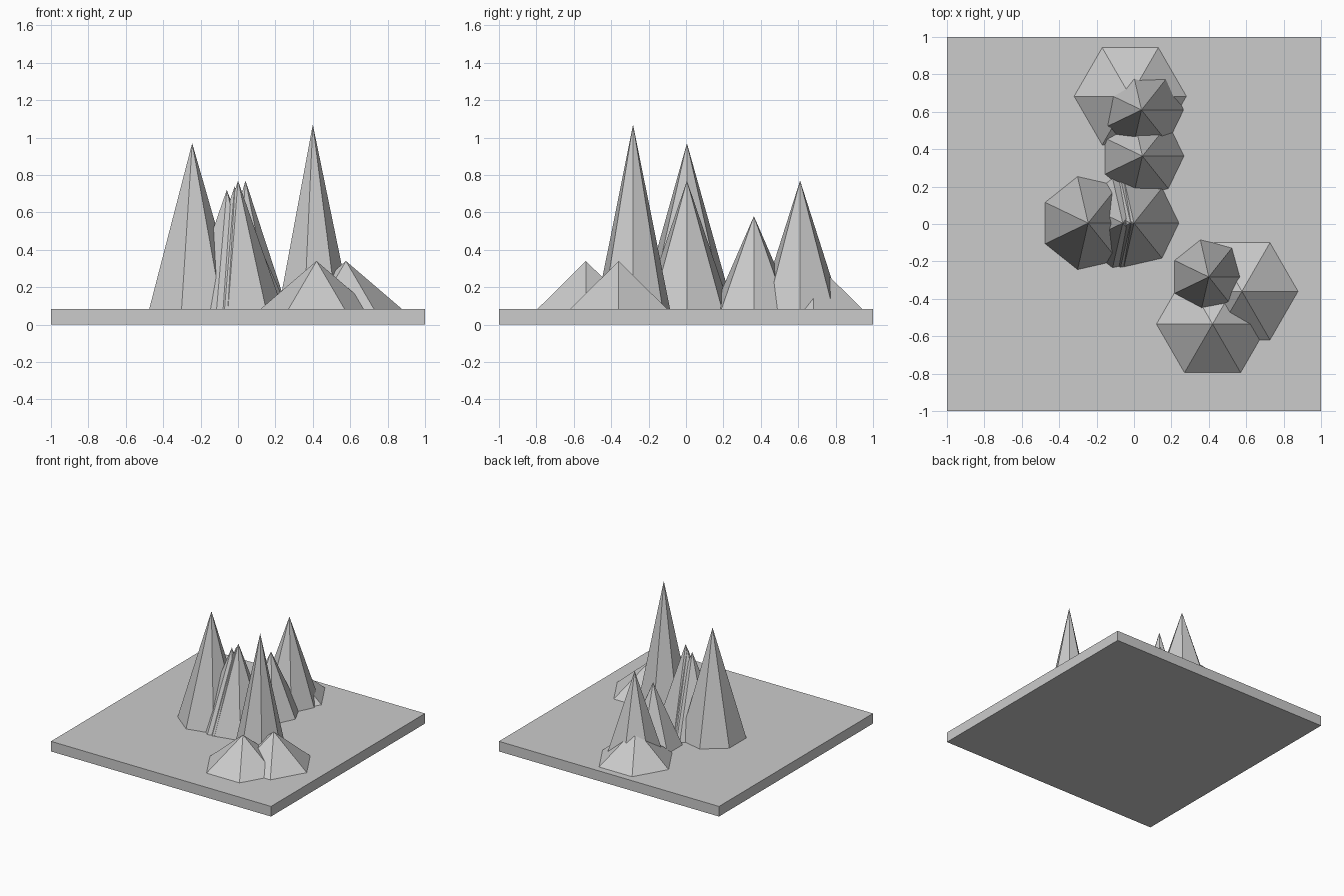
import bpy
from math import cos, sin, tau

if "Cube" in bpy.data.objects:
    bpy.data.objects.remove(bpy.data.objects["Cube"])

BASE_TOP = 0.083


def cone(name, sides, x, y, radius, tip):
    """Low-poly cone standing on the slab, first corner pointing to +x."""
    verts = [(radius * cos(tau * i / sides), radius * sin(tau * i / sides), 0)
             for i in range(sides)]
    verts.append((0, 0, tip - BASE_TOP))
    faces = [(i, (i + 1) % sides, sides) for i in range(sides)]
    faces.append(tuple(reversed(range(sides))))
    mesh = bpy.data.meshes.new(name)
    mesh.from_pydata(verts, [], faces)
    obj = bpy.data.objects.new(name, mesh)
    obj.location = (x, y, BASE_TOP)
    bpy.context.collection.objects.link(obj)


# Ground slab
bpy.ops.mesh.primitive_cube_add(size=1, location=(0, 0, BASE_TOP / 2))
slab = bpy.context.object
slab.name = "ground_slab"
slab.scale = (2, 2, BASE_TOP)

# Tall seven-sided trees: x, y, radius, tip height
trees = [
    (-0.245, 0.005, 0.255, 0.97),
    (0.0, 0.005, 0.24, 0.77),
    (-0.018, 0.005, 0.243, 0.74),
    (-0.06, 0.005, 0.245, 0.72),
    (0.045, 0.363, 0.222, 0.58),
    (0.04, 0.61, 0.225, 0.77),
    (0.4, -0.283, 0.203, 1.07),
]
for i, t in enumerate(trees):
    cone(f"tree_{i + 1}", 7, *t)

# Low six-sided mounds
mounds = [(-0.02, 0.683), (0.42, -0.535), (0.577, -0.36)]
for i, (x, y) in enumerate(mounds):
    cone(f"mound_{i + 1}", 6, x, y, 0.3, 0.34)
